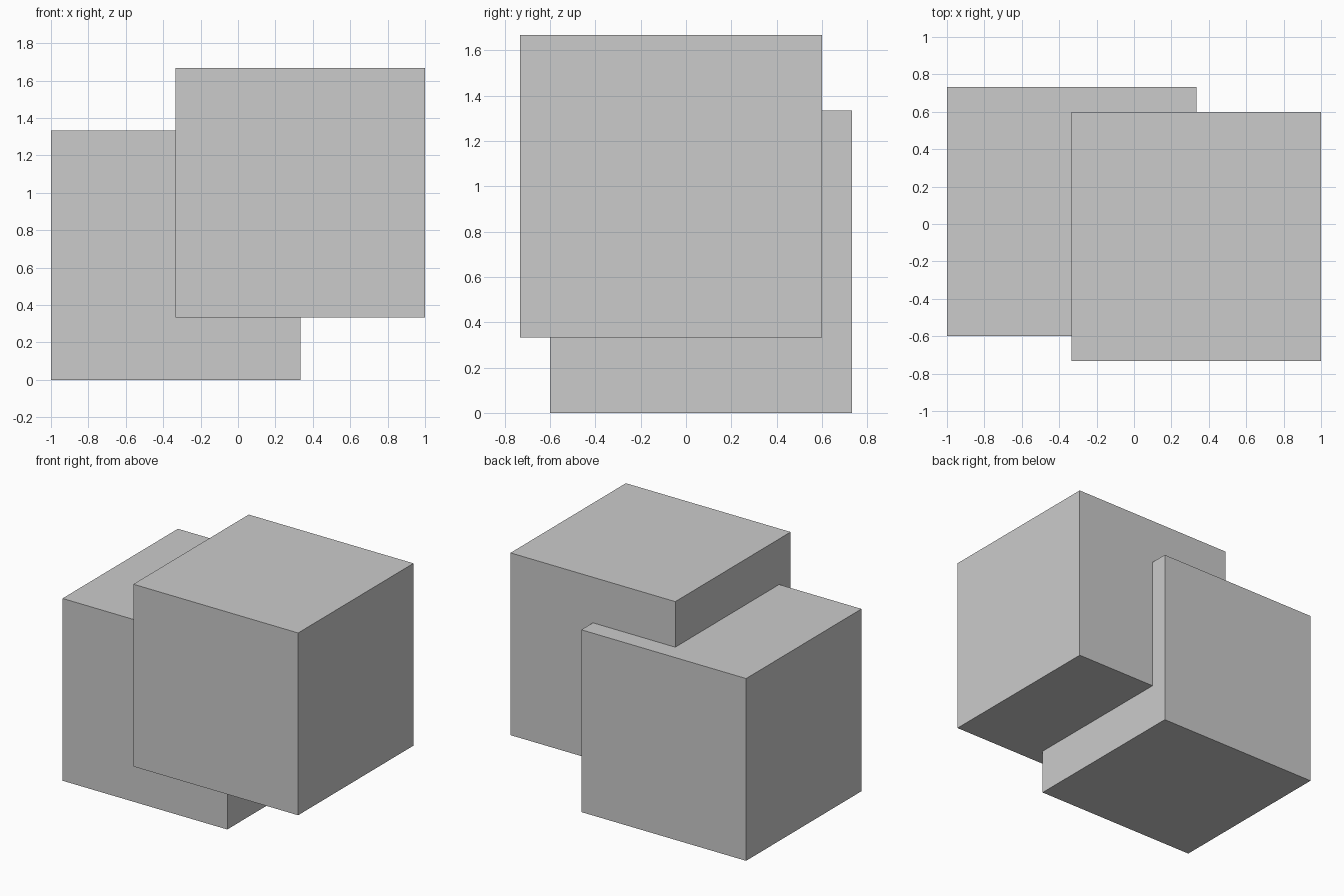
import bpy

if "Cube" in bpy.data.objects:
    bpy.data.objects.remove(bpy.data.objects["Cube"])

SIDE = 4 / 3


def add_cube(name, centre):
    bpy.ops.mesh.primitive_cube_add(size=SIDE, location=centre)
    bpy.context.object.name = name


# Lower cube, left and towards the back, resting on the floor
add_cube("lower_cube", (-1 / 3, 0.0667, SIDE / 2))

# Upper cube, right and towards the front, raised and overlapping the lower one
add_cube("upper_cube", (1 / 3, -0.0667, 1.0))
